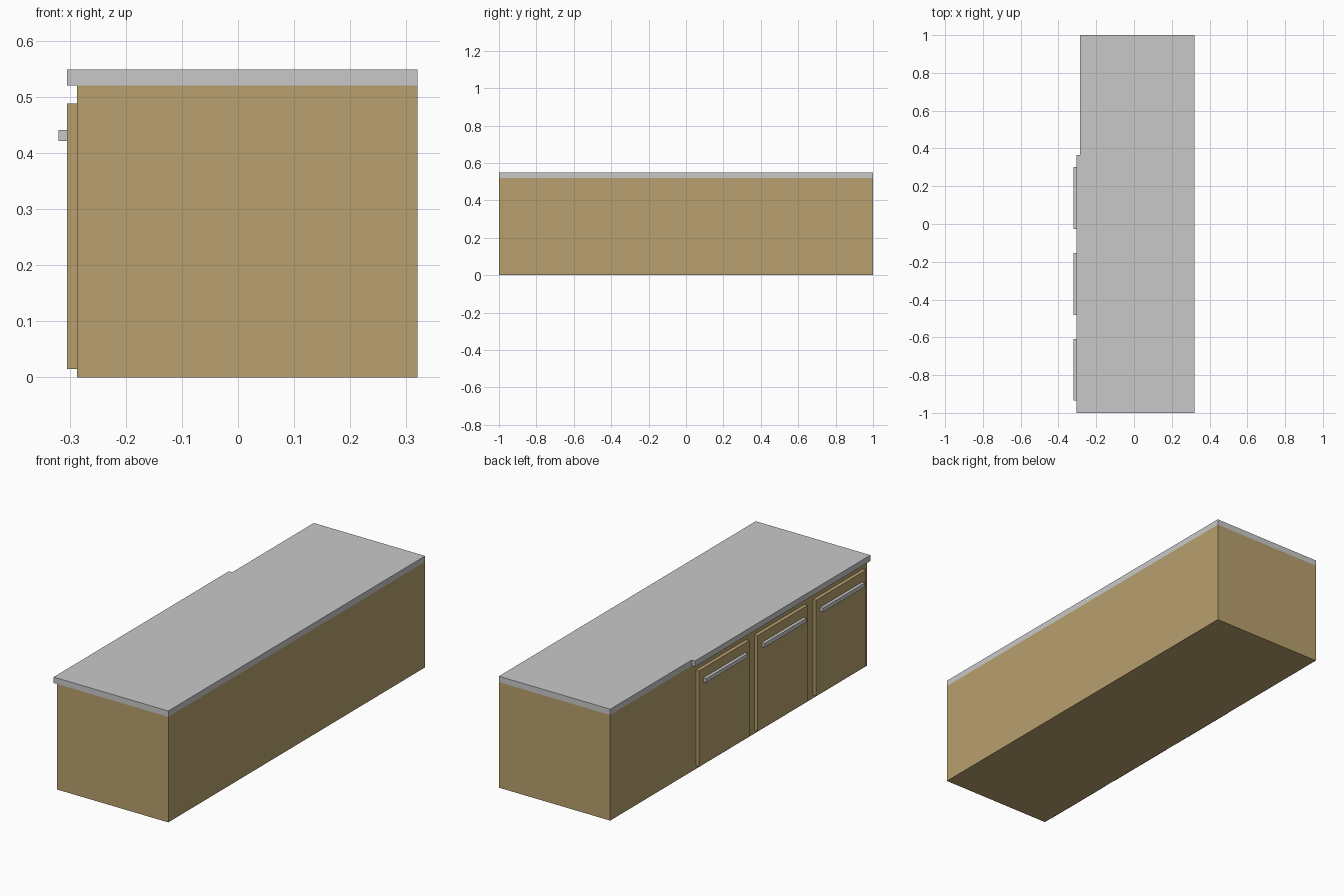
import bpy
import bmesh

cube = bpy.data.objects.get("Cube")
if cube:
    bpy.data.objects.remove(cube, do_unlink=True)


def make_material(name, color):
    mat = bpy.data.materials.new(name)
    mat.use_nodes = True
    mat.diffuse_color = color
    mat.node_tree.nodes["Principled BSDF"].inputs["Base Color"].default_value = color
    return mat


wood = make_material("tan wood", (0.479, 0.352, 0.156, 1))
grey = make_material("light grey", (0.584, 0.584, 0.584, 1))


def prism(name, outline, z0, z1, mat):
    """Extrude a plan outline from z0 up to z1."""
    bm = bmesh.new()
    face = bm.faces.new([bm.verts.new((x, y, z0)) for x, y in outline])
    result = bmesh.ops.extrude_face_region(bm, geom=[face])
    top = [v for v in result["geom"] if isinstance(v, bmesh.types.BMVert)]
    bmesh.ops.translate(bm, vec=(0, 0, z1 - z0), verts=top)
    bmesh.ops.recalc_face_normals(bm, faces=bm.faces)
    mesh = bpy.data.meshes.new(name)
    bm.to_mesh(mesh)
    bm.free()
    mesh.materials.append(mat)
    obj = bpy.data.objects.new(name, mesh)
    bpy.context.collection.objects.link(obj)
    return obj


def box(name, x0, x1, y0, y1, z0, z1, mat):
    return prism(name, [(x0, y0), (x1, y0), (x1, y1), (x0, y1)], z0, z1, mat)


BACK, CARCASS, DOOR, GRIP = 0.32, -0.287, -0.305, -0.32
STEP = 0.365          # end of the run of doors
MODULE = (STEP + 1) / 3

# Cabinet carcass
box("cabinet_body", CARCASS, BACK, -1, 1, 0, 0.52, wood)

# Countertop, overhanging only above the doors
prism("countertop", [(DOOR, -1), (BACK, -1), (BACK, 1), (CARCASS, 1),
                     (CARCASS, STEP), (DOOR, STEP)], 0.52, 0.549, grey)

# Three doors with bar handles
for i in range(3):
    y = -1 + MODULE * (i + 0.5)
    box(f"door_{i + 1}", DOOR, CARCASS, y - 0.195, y + 0.195, 0.015, 0.488, wood)
    box(f"door_handle_{i + 1}", GRIP, DOOR, y - 0.163, y + 0.163, 0.421, 0.441, grey)
